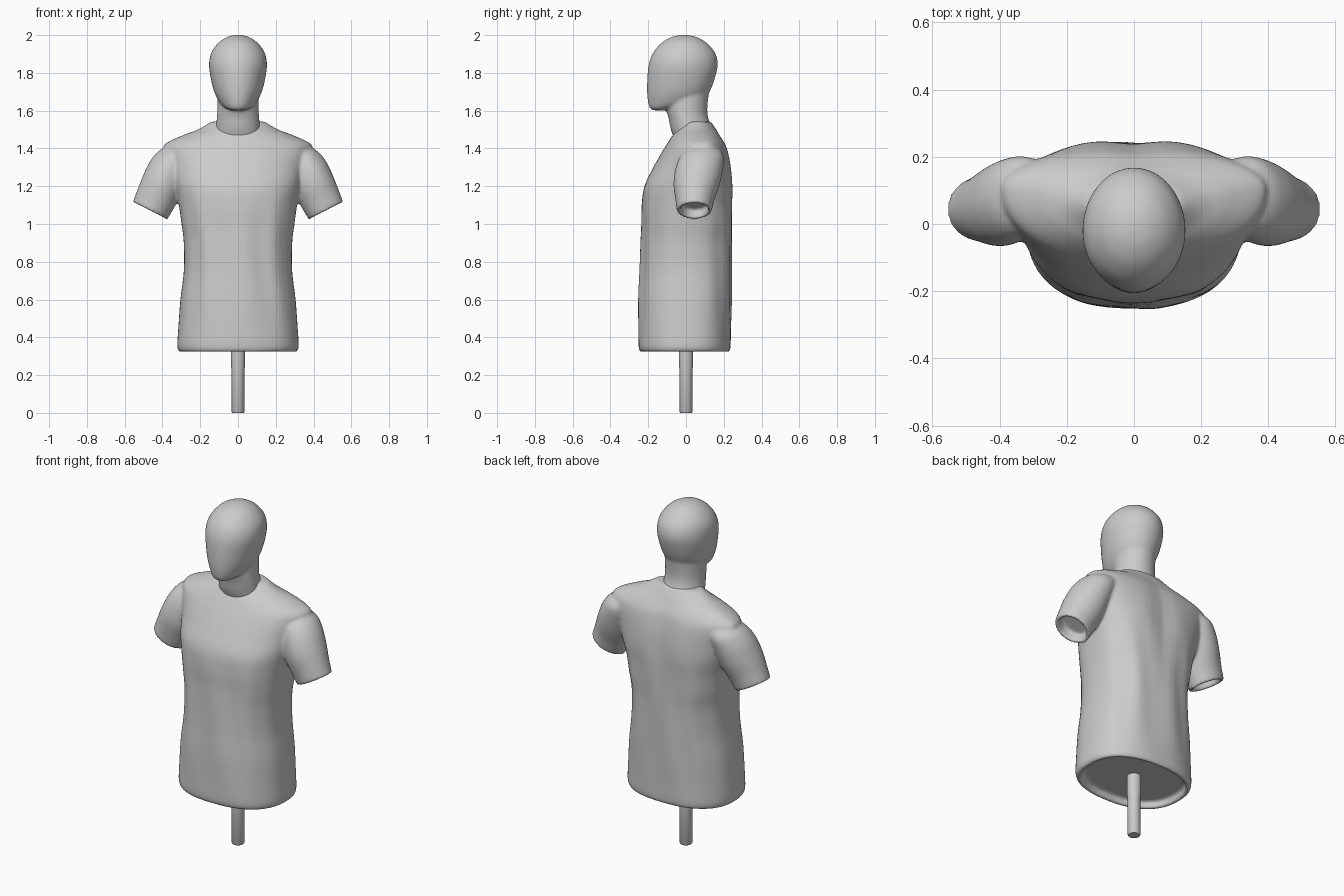
import bpy, bmesh, math
from mathutils import Vector

if "Cube" in bpy.data.objects:
    bpy.data.objects.remove(bpy.data.objects["Cube"])

grey = bpy.data.materials.new("matte_grey")
grey.diffuse_color = (0.6, 0.6, 0.6, 1)
grey.use_nodes = True
grey.node_tree.nodes["Principled BSDF"].inputs["Base Color"].default_value = grey.diffuse_color
SIDES = 64


def smooth_rows(rows, steps=5):
    """Catmull-Rom interpolation of section parameter rows."""
    out = []
    for i in range(len(rows) - 1):
        a, b = rows[max(i - 1, 0)], rows[i]
        c, d = rows[i + 1], rows[min(i + 2, len(rows) - 1)]
        for s in range(steps):
            t = s / steps
            out.append([0.5 * (2 * q + (r - p) * t + (2 * p - 5 * q + 4 * r - w) * t * t
                               + (3 * q - p - 3 * r + w) * t ** 3)
                        for p, q, r, w in zip(a, b, c, d)])
    return out + [list(rows[-1])]


def section(z, hw, ys, yf, yb, n=2.0, fold=0.0, groove=0.0):
    """Horizontal section: widest at y=ys, separate front and back depth."""
    pts = []
    for k in range(SIDES):
        t = 2 * math.pi * k / SIDES
        c, s = math.cos(t), math.sin(t)
        x = hw * math.copysign(abs(c) ** (2 / n), c)
        d = abs(s) ** (2 / n)
        y = ys + (d * (yb - ys) if s > 0 else -d * (ys - yf))
        y += fold * s * math.cos(10 * t + 3 * z)
        if s > 0:
            y -= groove * math.exp(-(x / 0.07) ** 2)
        pts.append(Vector((x, y, z)))
    return pts


def add_loft(bm, rings):
    """Closed skin through a list of rings."""
    vs = [[bm.verts.new(p) for p in r] for r in rings]
    faces = [bm.faces.new(vs[0][::-1]), bm.faces.new(vs[-1])]
    for a, b in zip(vs, vs[1:]):
        n = len(a)
        for k in range(n):
            faces.append(bm.faces.new((a[k], a[(k + 1) % n], b[(k + 1) % n], b[k])))
    bmesh.ops.recalc_face_normals(bm, faces=faces)


def finish(name, bm, voxel=0, smooth=0):
    me = bpy.data.meshes.new(name)
    bm.to_mesh(me)
    bm.free()
    ob = bpy.data.objects.new(name, me)
    bpy.context.collection.objects.link(ob)
    me.materials.append(grey)
    if voxel:  # fuse overlapping lofts into one soft skin
        m = ob.modifiers.new("fuse", 'REMESH')
        m.mode, m.voxel_size, m.use_smooth_shade = 'VOXEL', voxel, True
        m = ob.modifiers.new("soften", 'SMOOTH')
        m.factor, m.iterations = 0.5, smooth
    return ob


# head and neck
bm = bmesh.new()
head = [(1.602, .03, -.15, -.175, -.08), (1.612, .06, -.12, -.19, -.04),
        (1.64, .094, -.06, -.2, .08), (1.7, .126, -.03, -.206, .125),
        (1.78, .146, -.02, -.204, .155), (1.85, .153, -.02, -.196, .168),
        (1.91, .14, -.015, -.172, .152), (1.96, .103, -.01, -.128, .108),
        (1.987, .063, -.01, -.083, .063), (1.998, .03, -.01, -.045, .025),
        (2.001, .006, -.01, -.016, -.004)]
neck = [(1.42, .13, .04, -.05, .16), (1.5, .118, .02, -.08, .142),
        (1.56, .112, 0, -.092, .118), (1.62, .109, 0, -.107, .113),
        (1.72, .11, 0, -.1, .125)]
for rows in (head, neck):
    add_loft(bm, [section(*r) for r in smooth_rows(rows)])
finish("head_and_neck", bm, 0.008, 5)

# shirt body: z, half width, side y, front y, back y, squareness, fold depth, spine groove
body = [(.322, .308, 0, -.24, .228, 2.4, 0, 0), (.35, .321, 0, -.251, .236, 2.4, 0, 0),
        (.45, .316, 0, -.252, .238, 2.4, .002, 0), (.6, .305, 0, -.25, .242, 2.4, .005, .003),
        (.75, .287, 0, -.242, .246, 2.4, .006, .008), (.9, .287, 0, -.236, .248, 2.4, .006, .012),
        (1.0, .299, .01, -.232, .25, 2.5, .005, .015), (1.1, .313, .02, -.232, .252, 2.5, .003, .016),
        (1.2, .335, .05, -.22, .252, 2.5, 0, .016), (1.3, .362, .08, -.173, .243, 2.3, 0, .014),
        (1.38, .388, .1, -.128, .227, 2.2, 0, .012), (1.425, .385, .1, -.1, .21, 2.1, 0, .008),
        (1.47, .292, .09, -.07, .18, 2.1, 0, .003), (1.5, .212, .07, -.045, .16, 2, 0, 0),
        (1.542, .142, .06, 0, .132, 2, 0, 0)]
bm = bmesh.new()
hem = [section(.36, .285, 0, -.217, .205, 2.4), section(.322, .292, 0, -.224, .212, 2.4)]
add_loft(bm, hem + [section(*r) for r in smooth_rows(body)])

# sleeves: centre x, y, z, half height, half depth; the mouth is hollow
sleeve = [(.25, .09, 1.40, .06, .08), (.325, .085, 1.355, .09, .115),
          (.365, .07, 1.29, .108, .126), (.40, .056, 1.21, .113, .122),
          (.437, .047, 1.13, .108, .103), (.466, .044, 1.07, .102, .092)]
mouth = [(.466, .044, 1.07, .083, .073), (.442, .047, 1.115, .08, .072)]
across = Vector((.89, 0, .457))
for side in (1, -1):
    rings = []
    for x, y, z, h, d in smooth_rows(sleeve) + mouth:
        ring = []
        for k in range(48):
            t = 2 * math.pi * k / 48
            p = Vector((x, y, z)) + across * h * math.cos(t) + Vector((0, d * math.sin(t), 0))
            ring.append(Vector((side * p.x, p.y, p.z)))
        rings.append(ring)
    add_loft(bm, rings)
finish("t_shirt", bm, 0.008, 8)

# stand pole with a wider upper socket
bm = bmesh.new()
pole = [(0, .03), (.006, .034), (.225, .034), (.255, .038), (.40, .038)]
add_loft(bm, [section(z, r, 0, -r, r) for z, r in pole])
ob = finish("stand_pole", bm)
bpy.context.view_layer.objects.active = ob
ob.select_set(True)
bpy.ops.object.shade_smooth_by_angle(angle=math.radians(35))
